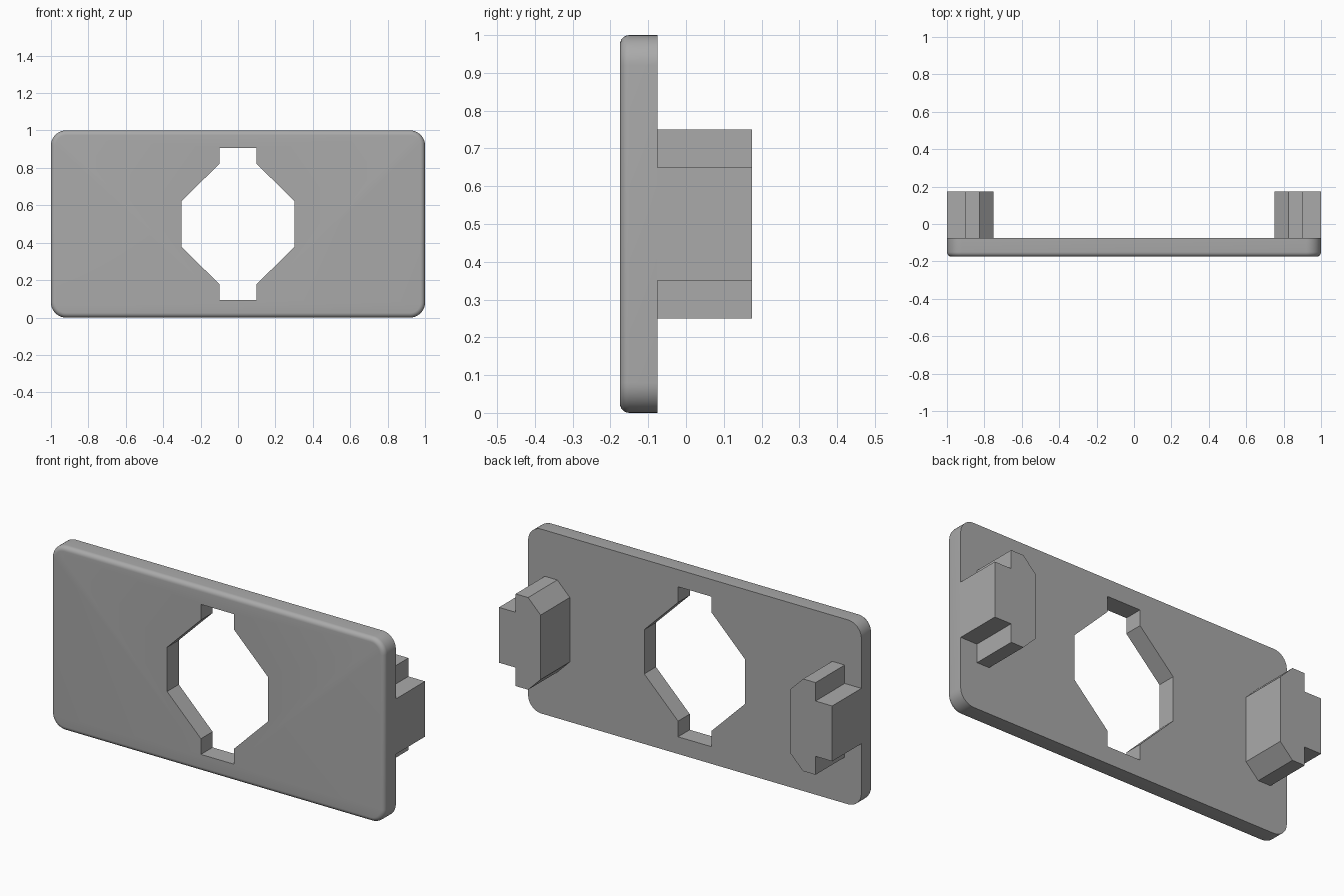
import bpy, bmesh, math

cube = bpy.data.objects.get("Cube")
if cube:
    bpy.data.objects.remove(cube, do_unlink=True)

GREY = (0.4, 0.4, 0.4, 1)
grey = bpy.data.materials.new("plain grey")
grey.use_nodes = True
grey.diffuse_color = GREY
grey.node_tree.nodes["Principled BSDF"].inputs["Base Color"].default_value = GREY

FRONT, BACK, TAB_END = -0.175, -0.075, 0.175
MID = 0.5  # height of the symmetry plane


def prism(name, outline, y0, y1, fillet=0.0):
    """Extrude an (x, height from MID) outline along y, rounding the y0 rim."""
    bm = bmesh.new()
    front = bm.faces.new([bm.verts.new((x, y0, MID + h)) for x, h in outline])
    result = bmesh.ops.extrude_face_region(bm, geom=[front], use_keep_orig=True)
    for v in result["geom"]:
        if isinstance(v, bmesh.types.BMVert):
            v.co.y = y1
    bmesh.ops.recalc_face_normals(bm, faces=bm.faces)
    if fillet:
        rim = [e for e in bm.edges if all(abs(v.co.y - y0) < 1e-5 for v in e.verts)]
        bmesh.ops.bevel(bm, geom=rim, offset=fillet, segments=6, profile=0.5, affect='EDGES')
    mesh = bpy.data.meshes.new(name)
    bm.to_mesh(mesh)
    bm.free()
    mesh.materials.append(grey)
    obj = bpy.data.objects.new(name, mesh)
    bpy.context.collection.objects.link(obj)
    return obj


def activate(obj):
    bpy.ops.object.select_all(action='DESELECT')
    obj.select_set(True)
    bpy.context.view_layer.objects.active = obj


def mirror_down(upper):
    """Close a half outline by reflecting it below the middle."""
    return upper + [(x, -h) for x, h in reversed(upper)]


# Rounded rectangular plate with a softened front rim
R, STEPS = 0.08, 10
outline = []
for quarter, (sx, sz) in enumerate([(1, 1), (-1, 1), (-1, -1), (1, -1)]):
    for i in range(STEPS + 1):
        a = (quarter + i / STEPS) * math.pi / 2
        outline.append((sx * (1 - R) + R * math.cos(a), sz * (0.5 - R) + R * math.sin(a)))
plate = prism("face_plate", outline, FRONT, BACK, fillet=0.025)

# Notched octagonal opening
half = [(-0.303, 0.12), (-0.1, 0.322), (-0.1, 0.407)]
opening = half + [(-x, h) for x, h in reversed(half)]
cutter = prism("opening_cutter", mirror_down(opening), FRONT - 0.1, BACK + 0.1)
cutter.hide_render = True
cut = plate.modifiers.new("opening", 'BOOLEAN')
cut.operation, cut.solver, cut.object = 'DIFFERENCE', 'EXACT', cutter
activate(plate)
bpy.ops.object.modifier_apply(modifier=cut.name)
bpy.data.objects.remove(cutter, do_unlink=True)
bpy.ops.object.shade_smooth_by_angle(angle=math.radians(35))

# Stepped, chamfered tabs behind both ends
tab = [(0.75, 0.175), (0.825, 0.25), (0.9, 0.25), (0.9, 0.15), (1.0, 0.15)]
tabs = prism("back_tabs", mirror_down(tab), BACK, TAB_END)
tabs.modifiers.new("both_ends", 'MIRROR')
